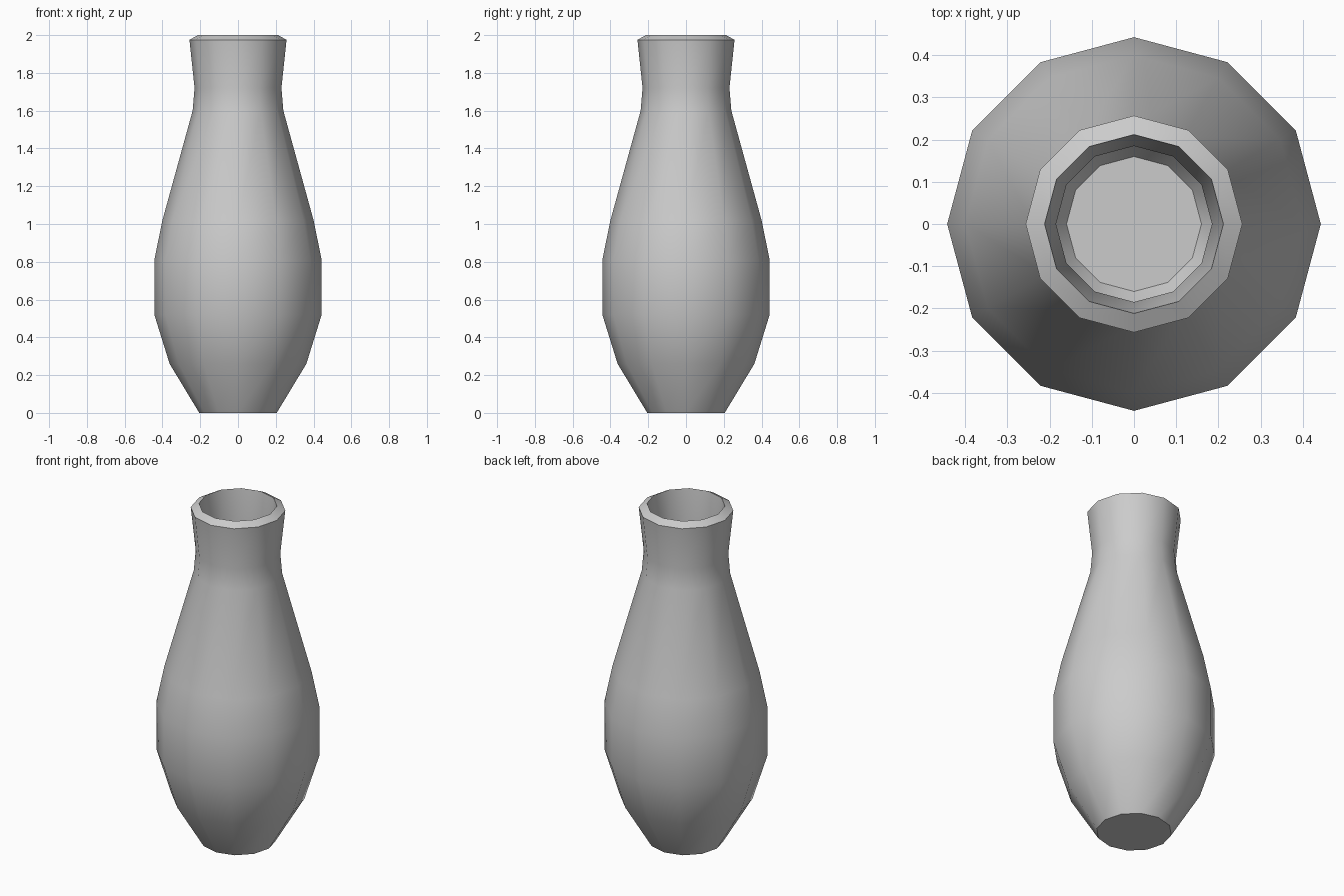
import bpy, bmesh, math

cube = bpy.data.objects.get("Cube")
if cube:
    bpy.data.objects.remove(cube, do_unlink=True)

SIDES = 12

# Wall profile as (radius, height): up the outside, over the rim, down the inside
outside = [(0.205, 0), (0.362, 0.26), (0.443, 0.52), (0.443, 0.81),
           (0.40, 1.02), (0.24, 1.6), (0.23, 1.72), (0.257, 1.975)]
inside = [(0.212, 2.0), (0.185, 1.72), (0.195, 1.59), (0.355, 1.0),
          (0.397, 0.80), (0.397, 0.53), (0.322, 0.285), (0.16, 0.04)]

# Plain grey clay
clay = bpy.data.materials.new("grey clay")
clay.use_nodes = True
colour = (0.6, 0.6, 0.6, 1)
clay.diffuse_color = colour
clay.node_tree.nodes["Principled BSDF"].inputs["Base Color"].default_value = colour


def lathe(name, profile):
    """Turn a profile around z and close both ends with flat caps."""
    bm = bmesh.new()
    rings = []
    for r, z in profile:
        angles = [math.tau * i / SIDES for i in range(SIDES)]
        rings.append([bm.verts.new((r * math.cos(a), r * math.sin(a), z)) for a in angles])
    for low, high in zip(rings, rings[1:]):
        for i in range(SIDES):
            j = (i + 1) % SIDES
            bm.faces.new((low[i], low[j], high[j], high[i]))
    bm.faces.new(rings[0][::-1])
    bm.faces.new(rings[-1])
    bmesh.ops.recalc_face_normals(bm, faces=bm.faces)
    mesh = bpy.data.meshes.new(name)
    bm.to_mesh(mesh)
    bm.free()
    obj = bpy.data.objects.new(name, mesh)
    bpy.context.collection.objects.link(obj)
    return obj


# Hollow vase, smooth around the body with crisp rim, base and floor edges
vase = lathe("vase", outside + inside)
vase.data.materials.append(clay)
bpy.ops.object.select_all(action="DESELECT")
vase.select_set(True)
bpy.context.view_layer.objects.active = vase
bpy.ops.object.shade_smooth_by_angle(angle=math.radians(40))
